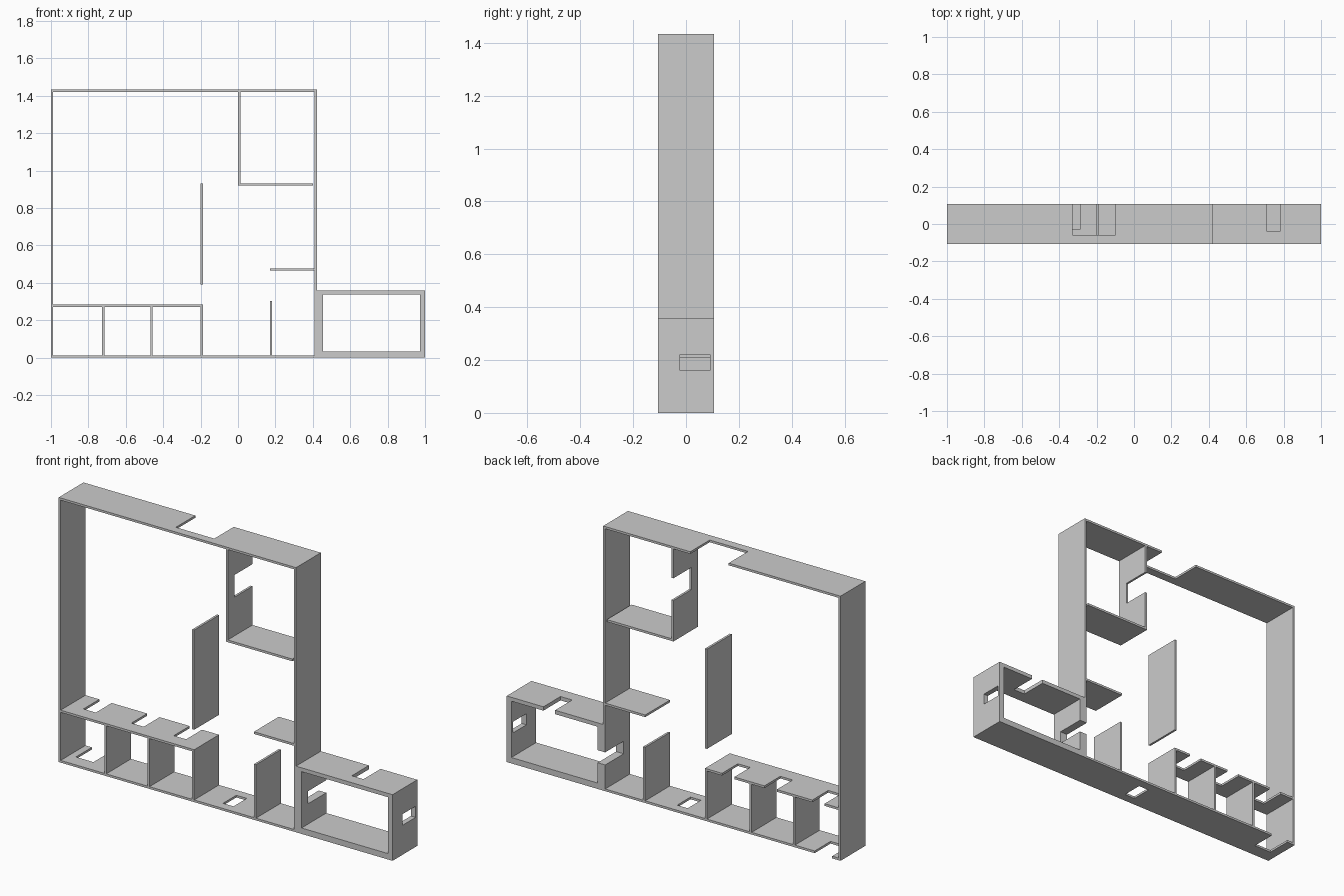
import bpy

if "Cube" in bpy.data.objects:
    bpy.data.objects.remove(bpy.data.objects["Cube"])

D = 0.106    # half depth of every panel
T = 0.012    # thin wall thickness
BACK = 0.2   # cutters that open the back edge run past it


def box(name, x, y, z):
    verts = [(a, b, c) for a in x for b in y for c in z]
    faces = [(0, 1, 3, 2), (4, 6, 7, 5), (0, 4, 5, 1),
             (2, 3, 7, 6), (0, 2, 6, 4), (1, 5, 7, 3)]
    me = bpy.data.meshes.new(name)
    me.from_pydata(verts, [], faces)
    ob = bpy.data.objects.new(name, me)
    bpy.context.collection.objects.link(ob)
    return ob


def panel(name, x, z, cuts=()):
    """Full-depth wall panel; each cut is an (x, y, z) range removed from it."""
    ob = box(name, x, (-D, D), z)
    for cut in cuts:
        cutter = box("cutter", *cut)
        cutter.hide_render = True
        mod = ob.modifiers.new("opening", 'BOOLEAN')
        mod.operation = 'DIFFERENCE'
        mod.solver = 'EXACT'
        mod.object = cutter
        bpy.context.view_layer.objects.active = ob
        bpy.ops.object.modifier_apply(modifier=mod.name)
        bpy.data.objects.remove(cutter)
    return ob


ANY = (-0.5, 2.0)   # cuts right through a horizontal panel

# Outer shell of the main area
panel("left_wall", (-1, -1 + T), (T, 1.433 - T))
panel("right_wall", (0.41, 0.422), (T, 1.433 - T),
      [((0.3, 0.5), (-0.052, BACK), (0.142, 0.21))])
panel("top_wall", (-1, 0.422), (1.433 - T, 1.433),
      [((-0.33, -0.10), (-0.06, BACK), ANY)])
panel("bottom_wall", (-1, 0.422), (0, T),
      [((-0.95, -0.845), (-0.03, BACK), ANY),
       ((-0.05, 0.013), (-0.057, 0.057), ANY)])

# Row of three small rooms
panel("small_rooms_wall", (-1 + T, -0.188), (0.272, 0.284),
      [((x, x + 0.074), (-0.03, BACK), ANY) for x in (-0.905, -0.618, -0.364)])
for i, x in enumerate((-0.727, -0.468, -0.20)):
    panel(f"small_room_divider_{i + 1}", (x, x + T), (T, 0.272))

# Free-standing partitions
panel("middle_partition", (-0.20, -0.188), (0.392, 0.932))
panel("lower_partition", (0.17, 0.182), (T, 0.302))
panel("side_partition", (0.17, 0.41), (0.465, 0.477))

# Corner room
panel("corner_room_side", (0.001, 0.013), (0.92, 1.433 - T),
      [((-0.1, 0.1), (-0.047, BACK), (1.142, 1.262))])
panel("corner_room_base", (0.013, 0.40), (0.92, 0.932))

# Thick-walled annex on the right
panel("annex_bottom", (0.422, 1), (0, 0.032))
panel("annex_top", (0.422, 1), (0.337, 0.358),
      [((0.71, 0.78), (-0.04, BACK), ANY)])
panel("annex_inner_wall", (0.422, 0.455), (0.032, 0.337),
      [((0.3, 0.5), (-0.052, BACK), (0.142, 0.21))])
panel("annex_outer_wall", (0.972, 1), (0.032, 0.337),
      [((0.9, 1.1), (-0.022, 0.091), (0.16, 0.22))])
